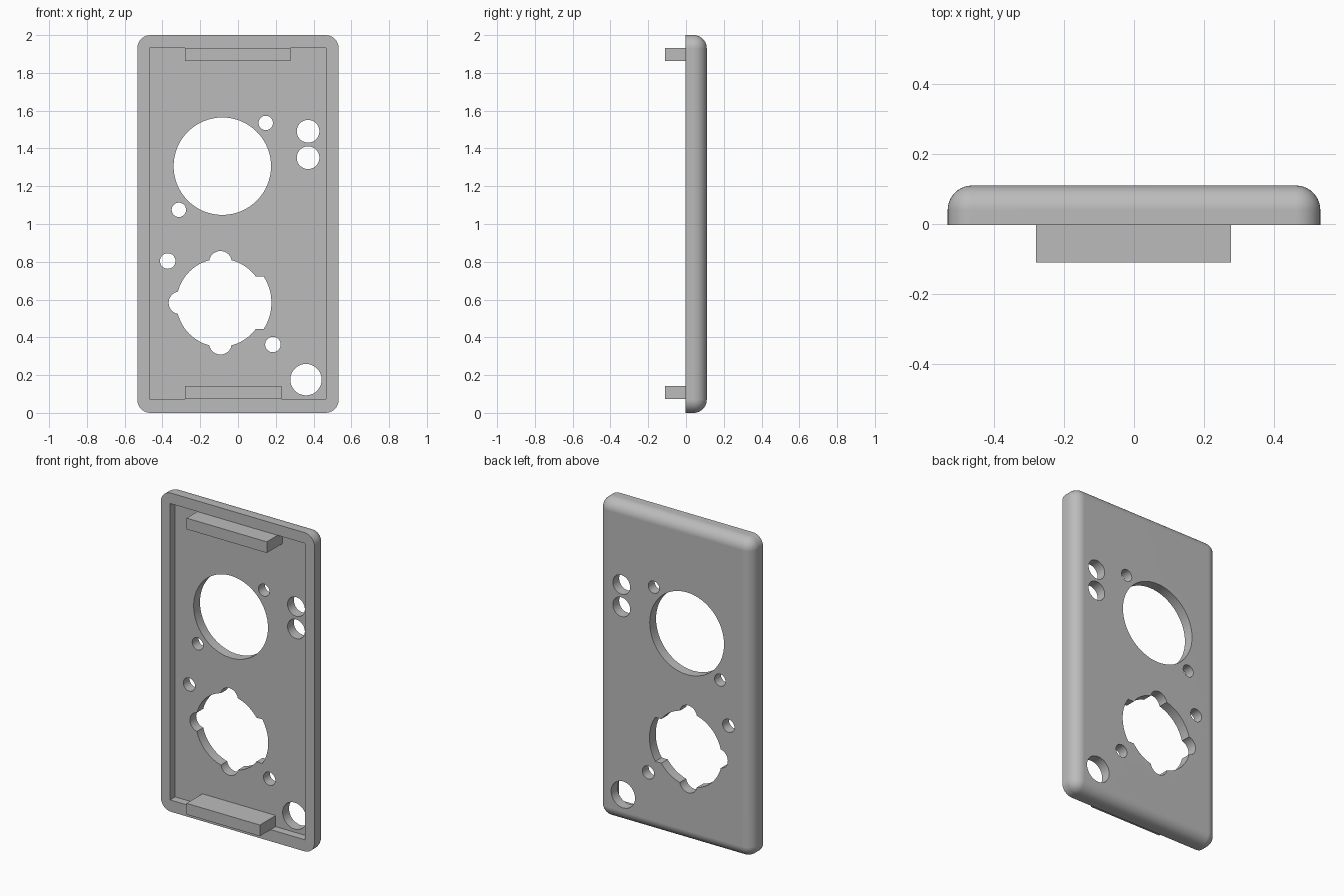
import bpy, bmesh, math
from mathutils import Vector

if "Cube" in bpy.data.objects:
    bpy.data.objects.remove(bpy.data.objects["Cube"], do_unlink=True)

FRONT, BACK, FLOOR, TAB_TIP = -0.003, 0.11, 0.047, -0.11

grey = bpy.data.materials.new("satin_grey")
grey.use_nodes = True
grey.diffuse_color = (0.5, 0.5, 0.5, 1)
grey.node_tree.nodes["Principled BSDF"].inputs["Base Color"].default_value = (0.5, 0.5, 0.5, 1)


def extrude(name, outline, y0, y1):
    """Solid from an (x, z) outline, running from y0 to y1."""
    bm = bmesh.new()
    face = bm.faces.new([bm.verts.new((x, y0, z)) for x, z in outline])
    ext = bmesh.ops.extrude_face_region(bm, geom=[face])
    verts = [g for g in ext["geom"] if isinstance(g, bmesh.types.BMVert)]
    bmesh.ops.translate(bm, verts=verts, vec=Vector((0, y1 - y0, 0)))
    bmesh.ops.recalc_face_normals(bm, faces=bm.faces)
    mesh = bpy.data.meshes.new(name)
    bm.to_mesh(mesh)
    bm.free()
    mesh.materials.append(grey)
    obj = bpy.data.objects.new(name, mesh)
    bpy.context.collection.objects.link(obj)
    return obj


def rect(x0, x1, z0, z1):
    return [(x0, z0), (x1, z0), (x1, z1), (x0, z1)]


def arc(x, z, r, a0, a1, n):
    angles = [math.radians(a0 + (a1 - a0) * i / n) for i in range(n + 1)]
    return [(x + r * math.cos(a), z + r * math.sin(a)) for a in angles]


def circle(x, z, r):
    return arc(x, z, r, 0, 360, 64)[:-1]


def apply_modifier(obj, mod):
    bpy.context.view_layer.objects.active = obj
    bpy.ops.object.modifier_apply(modifier=mod.name)


def cut(obj, outline, y0=-0.3, y1=0.3):
    cutter = extrude("cutter", outline, y0, y1)
    mod = obj.modifiers.new("cut", 'BOOLEAN')
    mod.operation, mod.solver, mod.object = 'DIFFERENCE', 'EXACT', cutter
    apply_modifier(obj, mod)
    bpy.data.objects.remove(cutter, do_unlink=True)


# Cover plate: every edge rounded except those around the open front
plate = extrude("cover_plate", rect(-0.533, 0.533, 0, 2), FRONT, BACK)
bm = bmesh.new()
bm.from_mesh(plate.data)
round_edges = [e for e in bm.edges if any(v.co.y > FRONT + 0.01 for v in e.verts)]
bmesh.ops.bevel(bm, geom=round_edges, offset=0.07, segments=10, profile=0.5, affect='EDGES')
bm.to_mesh(plate.data)
bm.free()

# Recess behind the rim
cut(plate, rect(-0.469, 0.467, 0.073, 1.933), -0.3, FLOOR)

# Round holes: upper socket, screws, indicators and corner hole
for hole in [(-0.083, 1.306, 0.258), (0.147, 1.535, 0.038), (-0.313, 1.075, 0.038),
             (0.371, 1.491, 0.06), (0.371, 1.351, 0.06), (-0.372, 0.804, 0.041),
             (0.185, 0.362, 0.041), (0.36, 0.176, 0.083)]:
    cut(plate, circle(*hole))

# Lower socket: round opening, three lobes and a wide key on the right
cx, cz, reach = -0.093, 0.583, 0.214
cut(plate, circle(cx, cz, 0.233))
for dx, dz in [(0, 1), (-1, 0), (0, -1)]:
    cut(plate, circle(cx + dx * reach, cz + dz * reach, 0.06))
key = arc(cx + 0.016, cz, 0.254, -33, 33, 20)
cut(plate, [(cx, key[0][1])] + key + [(cx, key[-1][1])])

# Clip tabs standing on the recess floor
upper_tab = extrude("upper_tab", rect(-0.28, 0.277, 1.863, 1.933), TAB_TIP, FLOOR)
lower_tab = extrude("lower_tab", rect(-0.28, 0.229, 0.073, 0.143), TAB_TIP, FLOOR)

# Smooth rounds, crisp rims
bpy.ops.object.select_all(action='DESELECT')
plate.select_set(True)
bpy.context.view_layer.objects.active = plate
bpy.ops.object.shade_smooth_by_angle(angle=math.radians(30))
weighted = plate.modifiers.new("flat_faces", 'WEIGHTED_NORMAL')
weighted.keep_sharp = True
